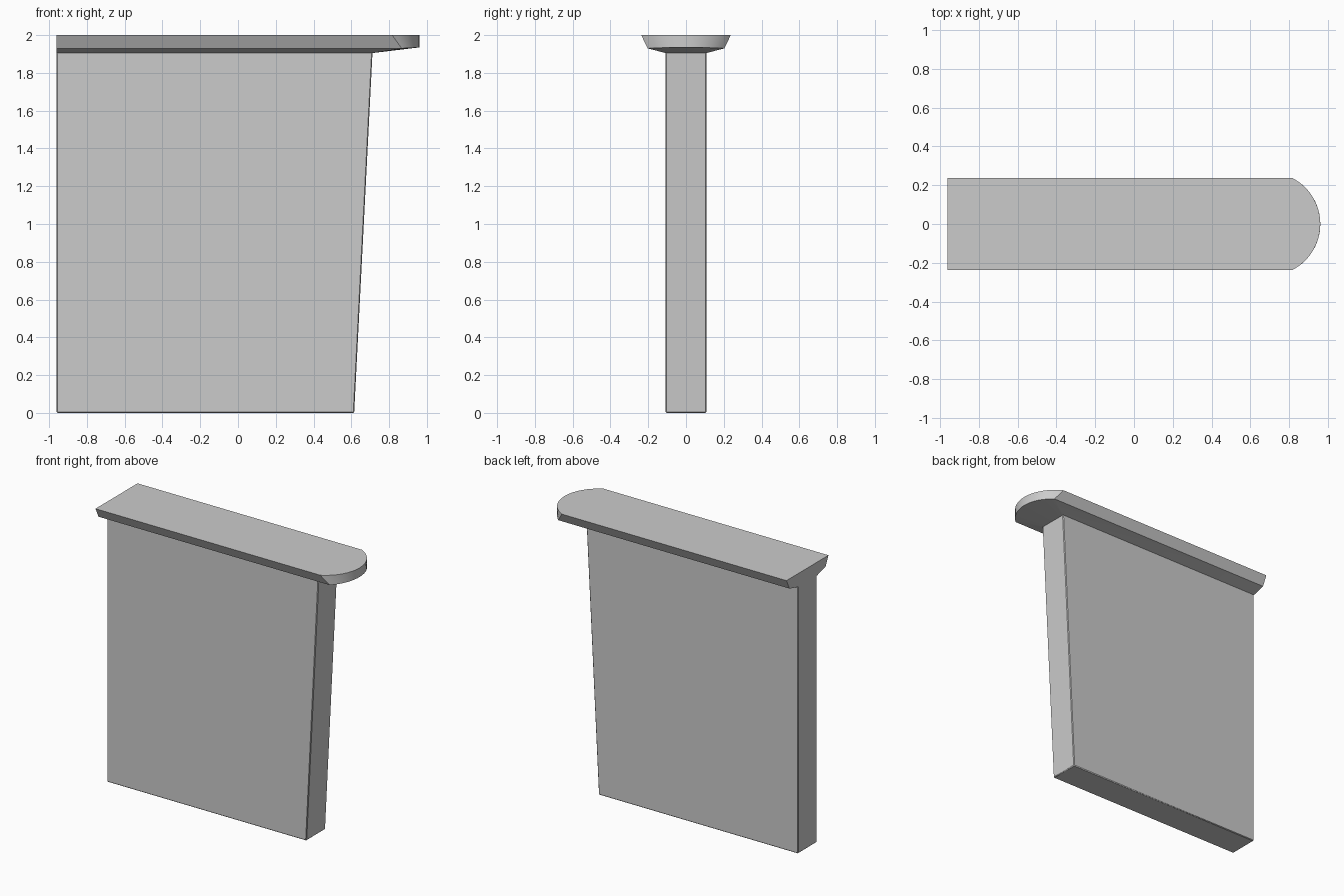
import bpy, bmesh, math

if "Cube" in bpy.data.objects:
    bpy.data.objects.remove(bpy.data.objects["Cube"])

BACK = -0.96
ARC_R, ARC_X = 0.267, 0.693   # radius and centre of the rounded nose
SEGS = 16


def nose_ring(half_width, z_side, z_tip):
    """Cap outline: straight sides ending in the shared nose arc."""
    a = math.asin(half_width / ARC_R)
    pts = [(BACK, -half_width, z_side)]
    for i in range(SEGS + 1):
        t = -a + 2 * a * i / SEGS
        f = math.cos(math.pi / 2 * t / a)
        pts.append((ARC_X + ARC_R * math.cos(t), ARC_R * math.sin(t),
                    z_side + (z_tip - z_side) * f))
    return pts + [(BACK, half_width, z_side)]


def loft(name, rings, cap_first, cap_last):
    """Join rings (bottom to top) with quads and optional end faces."""
    bm = bmesh.new()
    rows = [[bm.verts.new(p) for p in r] for r in rings]
    n = len(rows[0])
    for low, high in zip(rows, rows[1:]):
        for i in range(n):
            j = (i + 1) % n
            bm.faces.new((low[i], low[j], high[j], high[i]))
    if cap_first:
        bm.faces.new(rows[0][::-1])
    if cap_last:
        bm.faces.new(rows[-1])
    bmesh.ops.remove_doubles(bm, verts=bm.verts[:], dist=1e-5)
    bm.normal_update()
    mesh = bpy.data.meshes.new(name)
    bm.to_mesh(mesh)
    bm.free()
    obj = bpy.data.objects.new(name, mesh)
    bpy.context.collection.objects.link(obj)
    bpy.ops.object.select_all(action='DESELECT')
    obj.select_set(True)
    bpy.context.view_layer.objects.active = obj
    bpy.ops.object.shade_smooth_by_angle(angle=math.radians(20))
    return obj


def panel_ring(front, z, w=0.108):
    return [(BACK, -w, z), (front, -w, z), (front, w, z), (BACK, w, z)]


# Upright panel with a leaning front edge and finely eased corners
panel = loft("support_panel",
             [panel_ring(0.615, 0.0), panel_ring(0.712, 1.905)], True, False)
bevel = panel.modifiers.new("eased_edges", 'BEVEL')
bevel.width = 0.005
bevel.segments = 1
bevel.limit_method = 'ANGLE'

# Armrest cap: sloped underside, flared sides, rounded nose
lower = nose_ring(0.203, 1.93, 1.935)
upper = nose_ring(0.237, 2.0, 2.0)
neck = [(min(x, 0.712), y * 0.108 / 0.203, 1.905) for x, y, z in lower]
loft("armrest_cap", [neck, lower, upper], False, True)
